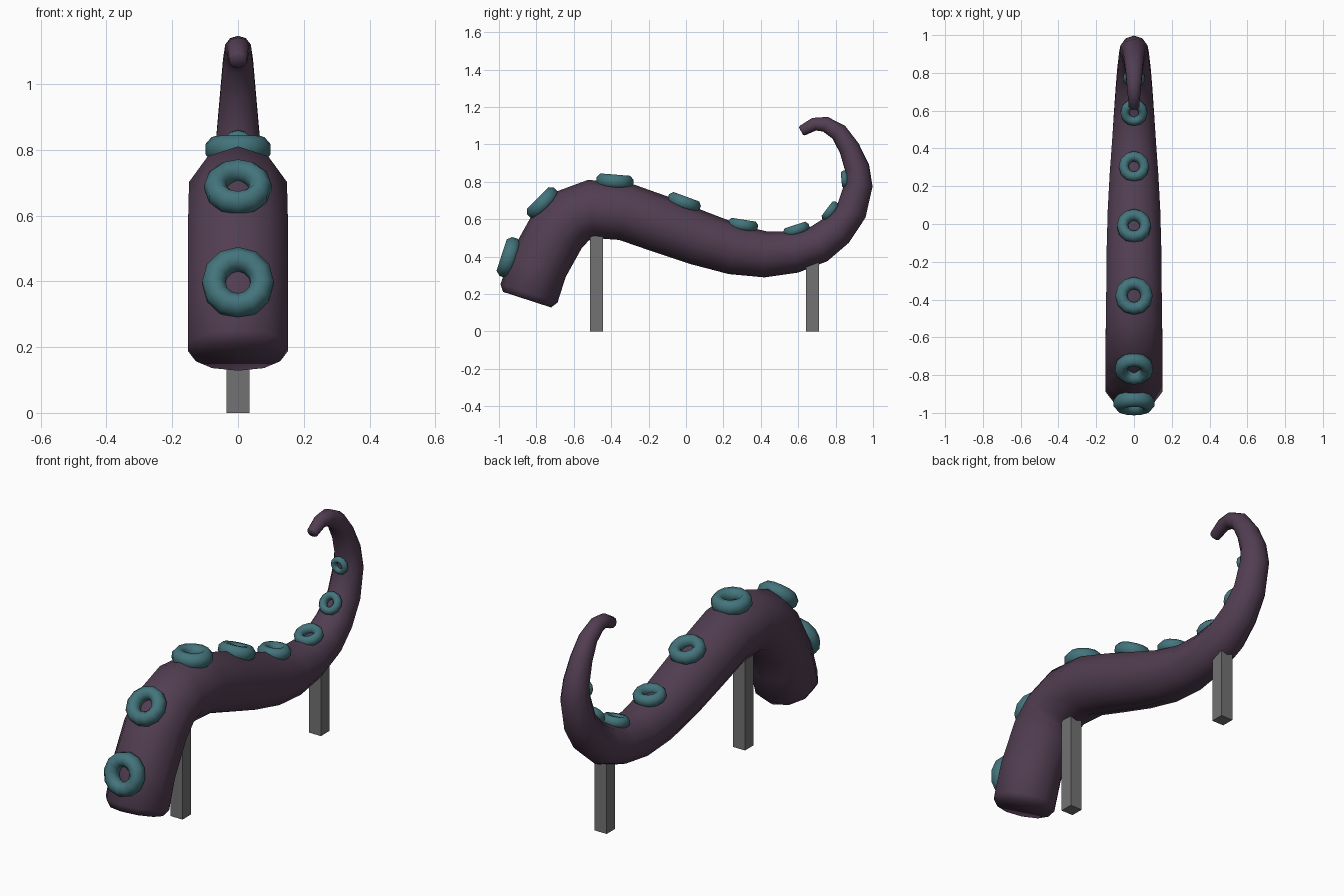
import bpy, bmesh, math
from mathutils import Vector, Matrix

if "Cube" in bpy.data.objects:
    bpy.data.objects.remove(bpy.data.objects["Cube"])


def material(name, rgb):
    m = bpy.data.materials.new(name)
    m.diffuse_color = (*rgb, 1)
    m.use_nodes = True
    m.node_tree.nodes["Principled BSDF"].inputs["Base Color"].default_value = m.diffuse_color
    return m


PURPLE = material("dusky purple", (0.084, 0.048, 0.084))
TEAL = material("teal", (0.056, 0.175, 0.2))
GREY = material("support grey", (0.17, 0.17, 0.17))


def finish(bm, name, mat, smooth):
    bmesh.ops.recalc_face_normals(bm, faces=bm.faces)
    me = bpy.data.meshes.new(name)
    bm.to_mesh(me)
    bm.free()
    me.materials.append(mat)
    for p in me.polygons:
        p.use_smooth = smooth
    ob = bpy.data.objects.new(name, me)
    bpy.context.collection.objects.link(ob)
    return ob


# Centre line of the arm: y, z, radius
PATH = [(-.85, .17, .16), (-.79, .355, .16), (-.69, .535, .16), (-.61, .615, .158),
        (-.51, .655, .156), (-.325, .64, .154), (-.14, .575, .152), (.065, .50, .146),
        (.26, .438, .135), (.425, .412, .123), (.58, .425, .112), (.71, .467, .102),
        (.805, .54, .093), (.885, .645, .083), (.923, .785, .075), (.915, .874, .066),
        (.873, .98, .056), (.817, 1.065, .048), (.745, 1.108, .041), (.685, 1.108, .035),
        (.615, 1.07, .029)]
PTS = [Vector((0, y, z)) for y, z, r in PATH]
RAD = [p[2] for p in PATH]


def tangent(i):
    return (PTS[min(i + 1, len(PTS) - 1)] - PTS[max(i - 1, 0)]).normalized()


# Tapering ten-sided arm with slightly rounded ends
bm = bmesh.new()
SIDES = 10
T0, T1 = tangent(0), tangent(len(PTS) - 1)
sections = [(PTS[0], T0, .135), (PTS[0] + T0 * .035, T0, .16)]
sections += [(PTS[i], tangent(i), RAD[i]) for i in range(1, len(PTS) - 1)]
sections += [(PTS[-1] - T1 * .008, T1, .029), (PTS[-1], T1, .022)]
rings = []
for c, t, r in sections:
    up = Vector((1, 0, 0)).cross(t)
    rings.append([bm.verts.new(c + Vector((r * math.sin(a), 0, 0)) + up * (r * math.cos(a)))
                  for a in (2 * math.pi * k / SIDES for k in range(SIDES))])
for a, b in zip(rings, rings[1:]):
    for k in range(SIDES):
        n = (k + 1) % SIDES
        bm.faces.new((a[k], a[n], b[n], b[k]))
bm.faces.new(rings[0])
bm.faces.new(rings[-1])
finish(bm, "tentacle_arm", PURPLE, True)


def nearest(p):
    """Closest centre-line point and the arm radius there."""
    best = None
    for i in range(len(PTS) - 1):
        d = PTS[i + 1] - PTS[i]
        f = max(0, min(1, (p - PTS[i]).dot(d) / d.length_squared))
        c = PTS[i] + d * f
        if best is None or (p - c).length < best[0]:
            best = ((p - c).length, c, RAD[i] + (RAD[i + 1] - RAD[i]) * f)
    return best[1], best[2]


def sucker(name, y, z, size):
    """Ring-shaped sucker seated on the inner side of the arm."""
    p = Vector((0, y, z))
    c, r = nearest(p)
    n = (p - c).normalized()
    x = Vector((1, 0, 0))
    w = n.cross(x)
    pos = c + n * (r + size * .02)
    mat = Matrix((x, w, n)).transposed()
    major, minor, seg, sub = size * .66, size * .34, 12, 8
    bm = bmesh.new()
    grid = []
    for i in range(seg):
        a = 2 * math.pi * i / seg
        row = []
        for j in range(sub):
            b = 2 * math.pi * (j + .5) / sub
            q = major + minor * math.cos(b)
            row.append(bm.verts.new(pos + mat @ Vector(
                (q * math.cos(a), q * math.sin(a), minor * 1.15 * math.sin(b)))))
        grid.append(row)
    for i in range(seg):
        for j in range(sub):
            i2, j2 = (i + 1) % seg, (j + 1) % sub
            bm.faces.new((grid[i][j], grid[i2][j], grid[i2][j2], grid[i][j2]))
    finish(bm, name, TEAL, True)


SUCKERS = [(-.945, .395, .112), (-.77, .69, .104), (-.38, .81, .102), (-.01, .69, .093),
           (.305, .575, .083), (.59, .545, .073), (.775, .64, .06), (.86, .815, .047)]
for i, s in enumerate(SUCKERS):
    sucker(f"sucker_{i + 1}", *s)

# Square support posts under the arm
for name, y, top in (("front_support", -.478, .52), ("back_support", .677, .375)):
    bm = bmesh.new()
    bmesh.ops.create_cube(bm, size=1)
    for v in bm.verts:
        v.co = Vector((v.co.x * .07, y + v.co.y * .07, (v.co.z + .5) * top))
    finish(bm, name, GREY, False)
